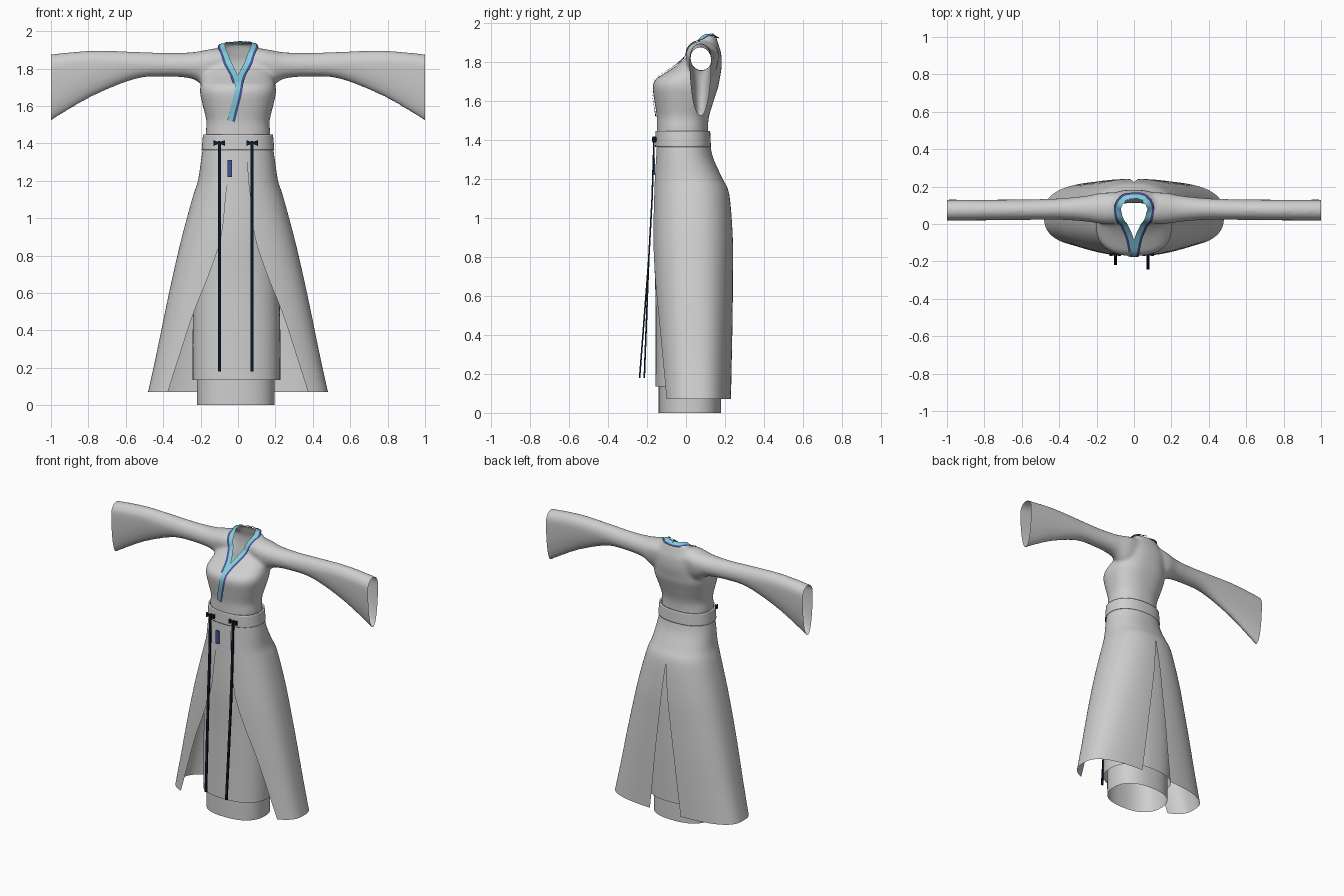
import bpy, bmesh, math
from mathutils import Vector
from mathutils.bvhtree import BVHTree

if "Cube" in bpy.data.objects:
    bpy.data.objects.remove(bpy.data.objects["Cube"])


def material(name, rgb):
    m = bpy.data.materials.new(name)
    m.diffuse_color = (*rgb, 1)
    m.use_nodes = True
    m.node_tree.nodes["Principled BSDF"].inputs["Base Color"].default_value = m.diffuse_color
    return m


CLOTH = material("grey cloth", (0.62, 0.62, 0.62))
SKY = material("light blue trim", (0.23, 0.60, 0.72))
BLUE = material("dark blue trim", (0.06, 0.085, 0.30))
NAVY = material("navy cord", (0.003, 0.009, 0.022))


def smooth_path(pts, n):
    """Catmull-Rom interpolation of tuples of any length."""
    out = []
    for i in range(len(pts) - 1):
        a, b = pts[max(i - 1, 0)], pts[i]
        c, d = pts[i + 1], pts[min(i + 2, len(pts) - 1)]
        for k in range(n):
            t = k / n
            out.append(tuple(0.5 * (2 * q + (r - p) * t + (2 * p - 5 * q + 4 * r - s) * t * t
                                    + (3 * q - p - 3 * r + s) * t ** 3)
                             for p, q, r, s in zip(a, b, c, d)))
    return out + [tuple(pts[-1])]


def add_loft(bm, rows, closed=True, caps=False):
    vs = [[bm.verts.new(p) for p in row] for row in rows]
    n = len(vs[0])
    for a, b in zip(vs, vs[1:]):
        for i in range(n if closed else n - 1):
            j = (i + 1) % n
            bm.faces.new((a[i], a[j], b[j], b[i]))
    if caps:
        bm.faces.new(vs[0])
        bm.faces.new(vs[-1])


def finish(bm, name, mats, smooth=True):
    bmesh.ops.recalc_face_normals(bm, faces=bm.faces[:])
    for f in bm.faces:
        f.smooth = smooth
    me = bpy.data.meshes.new(name)
    bm.to_mesh(me)
    bm.free()
    for m in mats:
        me.materials.append(m)
    ob = bpy.data.objects.new(name, me)
    bpy.context.collection.objects.link(ob)
    return ob


def power(v, p):
    return math.copysign(abs(v) ** (2 / p), v)


def section(z, rx, yf, yb, p, cx=0.0, t0=0.0, t1=2 * math.pi, n=64, closed=True, side=1):
    """Horizontal superellipse slice, angle 0 at the front."""
    cy, ry = (yf + yb) / 2, (yb - yf) / 2
    ts = [t0 + (t1 - t0) * i / (n if closed else n - 1) for i in range(n)]
    return [(cx + side * rx * power(math.sin(t), p), cy - ry * power(math.cos(t), p), z) for t in ts]


def tube(name, levels, mat, cx=0.0):
    bm = bmesh.new()
    add_loft(bm, [section(*l, cx=cx) for l in smooth_path(levels, 4)])
    return finish(bm, name, [mat])


# Bodice: closed torso and sleeve lofts, fused by a voxel remesh
torso = [(1.39, .172, -.150, .116, 2.3), (1.46, .172, -.150, .113, 2.3), (1.52, .169, -.150, .118, 2.3),
         (1.60, .188, -.162, .142, 2.4), (1.67, .203, -.171, .165, 2.5), (1.71, .200, -.158, .172, 2.5),
         (1.735, .194, -.122, .177, 2.4), (1.78, .182, -.052, .183, 2.3), (1.84, .160, .012, .181, 2.3),
         (1.88, .132, .040, .170, 2.2), (1.915, .105, .062, .160, 2.1), (1.935, .088, .075, .152, 2)]
sleeve = [(.05, 1.905, 1.70, .010, .165), (.12, 1.908, 1.69, .000, .168), (.18, 1.898, 1.705, .002, .166),
          (.25, 1.887, 1.746, .012, .152), (.385, 1.884, 1.757, .022, .138), (.545, 1.890, 1.745, .022, .132),
          (.76, 1.896, 1.66, .020, .130), (.92, 1.885, 1.57, .018, .130), (1.03, 1.872, 1.50, .018, .130)]


def sleeve_ring(x, zt, zb, yf, yb):
    zc = zt - 0.066
    ring = []
    for i in range(40):
        t = 2 * math.pi * i / 40
        s = math.sin(t)
        ring.append((x, (yf + yb) / 2 + (yb - yf) / 2 * math.cos(t),
                     zc + s * (0.066 if s > 0 else zc - zb)))
    return ring


bm = bmesh.new()
add_loft(bm, [section(*l) for l in smooth_path(torso, 4)], caps=True)
for side in (1, -1):
    add_loft(bm, [[(side * x, y, z) for x, y, z in sleeve_ring(*r)] for r in smooth_path(sleeve, 6)], caps=True)
bodice = finish(bm, "bodice", [CLOTH])
mod = bodice.modifiers.new("fuse", 'REMESH')
mod.mode, mod.voxel_size = 'VOXEL', 0.011
mod = bodice.modifiers.new("soften", 'SMOOTH')
mod.factor, mod.iterations = 0.5, 8
fused = bpy.data.meshes.new_from_object(bodice.evaluated_get(bpy.context.evaluated_depsgraph_get()))
bodice.modifiers.clear()

bm = bmesh.new()
bm.from_mesh(fused)
surface = BVHTree.FromBMesh(bm)

# Open the cuffs and the waist
for co, no in (((1, 0, 0), (1, 0, 0)), ((-1, 0, 0), (-1, 0, 0)), ((0, 0, 1.42), (0, 0, -1))):
    bmesh.ops.bisect_plane(bm, geom=bm.verts[:] + bm.edges[:] + bm.faces[:],
                           plane_co=co, plane_no=no, clear_outer=True)

# Cut the keyhole neckline along the collar path
neck = [(0, .145, 1.925), (.045, .140, 1.925), (.080, .100, 1.915), (.084, .050, 1.890), (.067, .015, 1.855),
        (.045, -.025, 1.81), (.022, -.080, 1.765), (.008, -.140, 1.71), (-.002, -.165, 1.66),
        (-.020, -.158, 1.59), (-.037, -.150, 1.52)]


def in_neck(c):
    outline = neck[:7] + [(0, -.10, 0)]
    for a, b in zip(outline, outline[1:]):
        if b[1] <= c.y <= a[1]:
            t = (a[1] - c.y) / (a[1] - b[1])
            return c.z > 1.72 and abs(c.x) < a[0] + (b[0] - a[0]) * t
    return False


bmesh.ops.delete(bm, geom=[f for f in bm.faces if in_neck(f.calc_center_median())], context='FACES')
for f in bm.faces:
    f.smooth = True
    f.material_index = 0
bm.to_mesh(bodice.data)
bm.free()


# Collar bands lying on the bodice, dark edge on the outside
def collar(name, pts, side, lift):
    path = [Vector((side * x, y, z)) for x, y, z in smooth_path(pts, 6)]
    us = (-.020, -.006, .008, .021)
    rows = []
    for i, p in enumerate(path):
        tangent = (path[min(i + 1, len(path) - 1)] - path[max(i - 1, 0)]).normalized()
        if i == 0:
            tangent = Vector((side, 0, 0))
        co, no, _, _ = surface.find_nearest(p)
        out = no.cross(tangent).normalized() * side
        rows.append([co + no * lift + out * u for u in us])
    b = bmesh.new()
    add_loft(b, rows, closed=False)
    for i, f in enumerate(b.faces):
        f.material_index = 1 if i % 3 == 2 else 0
    return finish(b, name, [SKY, BLUE])


collar("collar_over", neck, 1, 0.007)
collar("collar_under", neck[:8], -1, 0.004)

# Waistband
band = tube("waistband", [(1.365, .194, -.158, .128, 2.3), (1.405, .191, -.157, .126, 2.3),
                          (1.447, .187, -.156, .124, 2.3)], CLOTH)
mod = band.modifiers.new("thickness", 'SOLIDIFY')
mod.thickness, mod.offset = 0.010, -1

# Outer skirt: two flared panels, open in front and slit at the back
skirt = [(1.37, .188, -.153, .125, 2.2, .050, 0), (1.30, .199, -.157, .142, 2.2, .050, 0),
         (1.20, .214, -.163, .188, 2.3, .055, 0), (1.12, .240, -.167, .222, 2.3, .065, 0),
         (.90, .300, -.172, .240, 2.4, .090, .022), (.70, .347, -.170, .241, 2.5, .155, .045),
         (.50, .390, -.163, .240, 2.6, .235, .070), (.28, .435, -.152, .236, 2.7, .308, .095),
         (.07, .481, -.140, .232, 2.8, .375, .120)]
for side, label in ((1, "left"), (-1, "right")):
    rows = []
    for z, rx, yf, yb, p, xf, xb in smooth_path(skirt, 4):
        t0 = math.asin((xf / rx) ** (p / 2))
        t1 = math.pi - math.asin((max(xb, 0) / rx) ** (p / 2))
        rows.append(section(z, rx, yf, yb, p, t0=t0, t1=t1, n=48, closed=False, side=side))
    bm = bmesh.new()
    add_loft(bm, rows, closed=False)
    finish(bm, "outer_skirt_" + label, [CLOTH])

# Middle skirt and underskirt
tube("middle_skirt", [(1.37, .180, -.147, .118, 2.2), (1.20, .196, -.155, .165, 2.2), (.90, .215, -.166, .200, 2.3),
                      (.65, .227, -.158, .205, 2.4), (.40, .234, -.156, .205, 2.4), (.135, .234, -.157, .200, 2.4)],
     CLOTH, cx=-.008)
tube("underskirt", [(1.0, .180, -.130, .150, 2.2), (.5, .200, -.138, .175, 2.3), (.2, .207, -.140, .180, 2.4),
                    (0, .208, -.140, .180, 2.4)], CLOTH, cx=-.012)


# Cords with bows, and the small blue tab
def cord(label, x, y_end):
    b = bmesh.new()
    rows = []
    for z, y in ((1.40, -.164), (1.10, -.174), (.79, -.191), (.18, y_end)):
        rows.append([(x + sx * .008, y + sy * .004, z) for sx, sy in ((-1, -1), (1, -1), (1, 1), (-1, 1))])
    add_loft(b, rows, caps=True)
    finish(b, "cord_" + label, [NAVY], smooth=False)
    b = bmesh.new()
    rows = []
    for dx, h, d in ((-.030, .015, .008), (-.007, .006, .006), (-.006, .010, .011),
                     (.006, .010, .011), (.007, .006, .006), (.030, .015, .008)):
        rows.append([(x + dx, -.163 + sy * d, 1.402 + sz * h) for sy, sz in ((-1, -1), (1, -1), (1, 1), (-1, 1))])
    add_loft(b, rows, caps=True)
    finish(b, "bow_" + label, [NAVY], smooth=False)


cord("right", -.100, -.214)
cord("left", .076, -.238)

bm = bmesh.new()
add_loft(bm, [[(x, y, z) for x, y in ((-.056, -.168), (-.031, -.168), (-.031, -.159), (-.056, -.159))]
              for z in (1.22, 1.31)], caps=True)
finish(bm, "front_tab", [BLUE], smooth=False)
